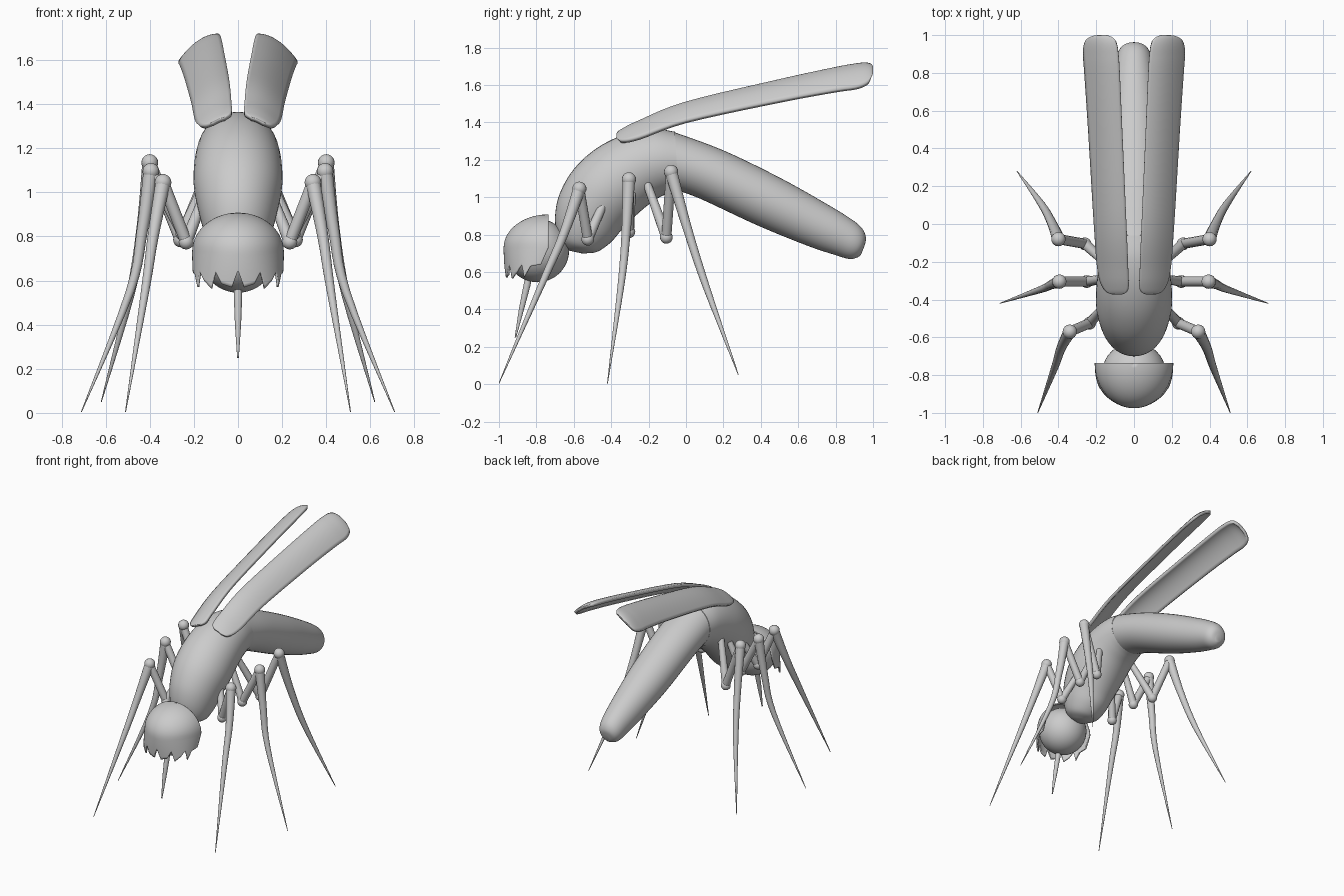
import bpy, bmesh, math
from mathutils import Vector

if "Cube" in bpy.data.objects:
    bpy.data.objects.remove(bpy.data.objects["Cube"])

grey = bpy.data.materials.new("light grey")
grey.diffuse_color = (0.6, 0.6, 0.6, 1)
grey.use_nodes = True
grey.node_tree.nodes["Principled BSDF"].inputs["Base Color"].default_value = grey.diffuse_color


def finish(name, bm, angle=50):
    bmesh.ops.recalc_face_normals(bm, faces=bm.faces)
    me = bpy.data.meshes.new(name)
    bm.to_mesh(me)
    bm.free()
    ob = bpy.data.objects.new(name, me)
    bpy.context.collection.objects.link(ob)
    me.materials.append(grey)
    bpy.ops.object.select_all(action='DESELECT')
    ob.select_set(True)
    bpy.context.view_layer.objects.active = ob
    bpy.ops.object.shade_smooth_by_angle(angle=math.radians(angle))
    return ob


def smooth(rows, n=5):
    """Catmull-Rom interpolation of equal-length tuples."""
    out = []
    for i in range(len(rows) - 1):
        p0, p1, p2 = rows[max(i - 1, 0)], rows[i], rows[i + 1]
        p3 = rows[min(i + 2, len(rows) - 1)]
        for k in range(n):
            t = k / n
            out.append(tuple(
                0.5 * (2 * b + (c - a) * t + (2 * a - 5 * b + 4 * c - d) * t * t
                       + (3 * b - a - 3 * c + d) * t ** 3)
                for a, b, c, d in zip(p0, p1, p2, p3)))
    return out + [tuple(rows[-1])]


def loft(bm, rings, sides):
    """Join elliptical rings (centre, axis a, axis b) and close the ends."""
    loops = []
    for c, a, b in rings:
        loops.append([bm.verts.new(c + a * math.cos(2 * math.pi * k / sides)
                                   + b * math.sin(2 * math.pi * k / sides))
                      for k in range(sides)])
    for p, q in zip(loops, loops[1:]):
        for k in range(sides):
            j = (k + 1) % sides
            bm.faces.new((p[k], p[j], q[j], q[k]))
    bm.faces.new(loops[0])
    bm.faces.new(loops[-1])


def body(name, sections):
    """Sections: upper y, z, lower y, z, half width."""
    bm = bmesh.new()
    rings = []
    for ty, tz, by, bz, w in smooth(sections):
        top, bot = Vector((0, ty, tz)), Vector((0, by, bz))
        rings.append(((top + bot) / 2, Vector((w, 0, 0)), (top - bot) / 2))
    loft(bm, rings, 40)
    return finish(name, bm)


def tube(bm, pts, sides=14):
    """Points: x, y, z, radius."""
    for_dir = [Vector(p[:3]) for p in pts]
    rings = []
    for i, p in enumerate(pts):
        d = (for_dir[min(i + 1, len(pts) - 1)] - for_dir[max(i - 1, 0)]).normalized()
        a = d.cross(Vector((0, 1, 0.02))).normalized()
        rings.append((for_dir[i], a * p[3], d.cross(a) * p[3]))
    loft(bm, rings, sides)


def ball(bm, c, r):
    g = bmesh.ops.create_uvsphere(bm, u_segments=16, v_segments=10, radius=r)
    bmesh.ops.translate(bm, verts=g['verts'], vec=c)


# Thorax and abdomen
body("thorax", [
    (-.63, .715, -.56, .70, .03), (-.665, .745, -.53, .70, .07),
    (-.69, .80, -.47, .71, .12), (-.70, .90, -.40, .76, .155),
    (-.675, 1.02, -.34, .83, .18), (-.60, 1.15, -.27, .90, .20),
    (-.48, 1.26, -.20, .96, .20), (-.33, 1.335, -.14, 1.00, .19),
    (-.18, 1.365, -.08, 1.025, .178), (-.06, 1.35, -.04, 1.035, .165)])
body("abdomen", [
    (-.07, 1.35, -.045, 1.035, .163), (.20, 1.25, .08, .99, .16),
    (.50, 1.105, .38, .85, .148), (.75, .965, .65, .74, .12),
    (.88, .885, .80, .69, .10), (.94, .835, .87, .67, .085),
    (.962, .785, .91, .675, .06), (.955, .74, .935, .69, .02)])

# Head ball
bm = bmesh.new()
g = bmesh.ops.create_uvsphere(bm, u_segments=40, v_segments=24, radius=.17)
bmesh.ops.translate(bm, verts=g['verts'], vec=(0, -.795, .715))
finish("head", bm)

# Cap over the front of the head, with a ragged lower fringe
fringe = [(0, .645), (8, .57), (22, .585), (30, .64), (38, .565), (50, .60),
          (58, .64), (68, .57), (74, .63), (90, .64)]


def fringe_z(deg):
    for (a, za), (b, zb) in zip(fringe, fringe[1:]):
        if deg <= b:
            return za + (zb - za) * (deg - a) / (b - a)
    return fringe[-1][1]


bm = bmesh.new()
cols = []
for d in range(-90, 91, 2):
    a = math.radians(d)
    col = []
    for k in range(25):
        if k <= 14:                       # dome
            p = math.pi / 2 * (k + .05) / 14.05
            r, z, drop = math.sin(p), .73 + .173 * math.cos(p), 0
        else:                             # hanging fringe
            t = (k - 14) / 10
            z = .73 + (fringe_z(abs(d)) - .73) * t
            drop = .73 - z
            r = 1 - 1.8 * drop * drop
        y = -.735 - .235 * math.cos(a) * r - .45 * drop * (1 - math.cos(a))
        col.append(bm.verts.new((.203 * math.sin(a) * r, y, z)))
    cols.append(col)
for p, q in zip(cols, cols[1:]):
    for k in range(24):
        bm.faces.new((p[k], p[k + 1], q[k + 1], q[k]))
cap = finish("head_cap", bm)
m = cap.modifiers.new("thickness", 'SOLIDIFY')
m.thickness, m.offset = .01, 0

# Proboscis
bm = bmesh.new()
tube(bm, [(0, -.835, .60, .018), (0, -.85, .53, .019), (0, -.88, .40, .014),
          (0, -.912, .25, .004)])
finish("proboscis", bm)

# Wings: y, inner x, outer x, inner edge height
wing = smooth([
    (-.365, .06, .115, 1.335), (-.34, .03, .155, 1.355), (-.25, .03, .185, 1.40),
    (0, .04, .205, 1.50), (.5, .062, .235, 1.62), (.8, .075, .255, 1.685),
    (.9, .082, .262, 1.703), (.95, .09, .257, 1.709), (.98, .105, .24, 1.707),
    (.995, .14, .20, 1.70)])
for s, side in ((1, "left"), (-1, "right")):
    bm = bmesh.new()
    rows = []
    for y, xi, xo, z in wing:
        base = .035 + .05 * (y + .3) / 1.2
        xs = [xi + (xo - xi) * k / 12 for k in range(13)]
        rows.append([bm.verts.new((s * x, y, z - 3.9 * (x - base) ** 2)) for x in xs])
    for p, q in zip(rows, rows[1:]):
        for k in range(12):
            bm.faces.new((p[k], p[k + 1], q[k + 1], q[k]))
    ob = finish(side + "_wing", bm)
    m = ob.modifiers.new("thickness", 'SOLIDIFY')
    m.thickness, m.offset = .022, 0

# Legs: hip, low joint, knee, then the shin curve down to the foot
legs = {
    "front": [(.15, -.43, .99), (.235, -.525, .775), (.34, -.57, 1.045),
              (.385, -.655, .80), (.42, -.76, .56), (.51, -1.0, .005)],
    "middle": [(.16, -.29, 1.02), (.25, -.305, .815), (.395, -.305, 1.095),
               (.435, -.32, .82), (.49, -.345, .55), (.71, -.42, .005)],
    "back": [(.14, -.215, 1.09), (.26, -.105, .785), (.40, -.08, 1.135),
             (.435, .005, .84), (.49, .105, .53), (.62, .28, .05)],
}
for name, path in legs.items():
    for s, side in ((1, "left"), (-1, "right")):
        hip, low, knee, s1, s2, foot = [Vector((s * x, y, z)) for x, y, z in path]
        bm = bmesh.new()
        tube(bm, [(*hip, .022), (*low, .028)])
        tube(bm, [(*low, .027), (*knee, .027)])
        tube(bm, smooth([(*knee, .034), (*s1, .025), (*s2, .019), (*foot, .002)]))
        ball(bm, low, .034)
        ball(bm, knee, .038)
        finish(f"{name}_{side}_leg", bm)
